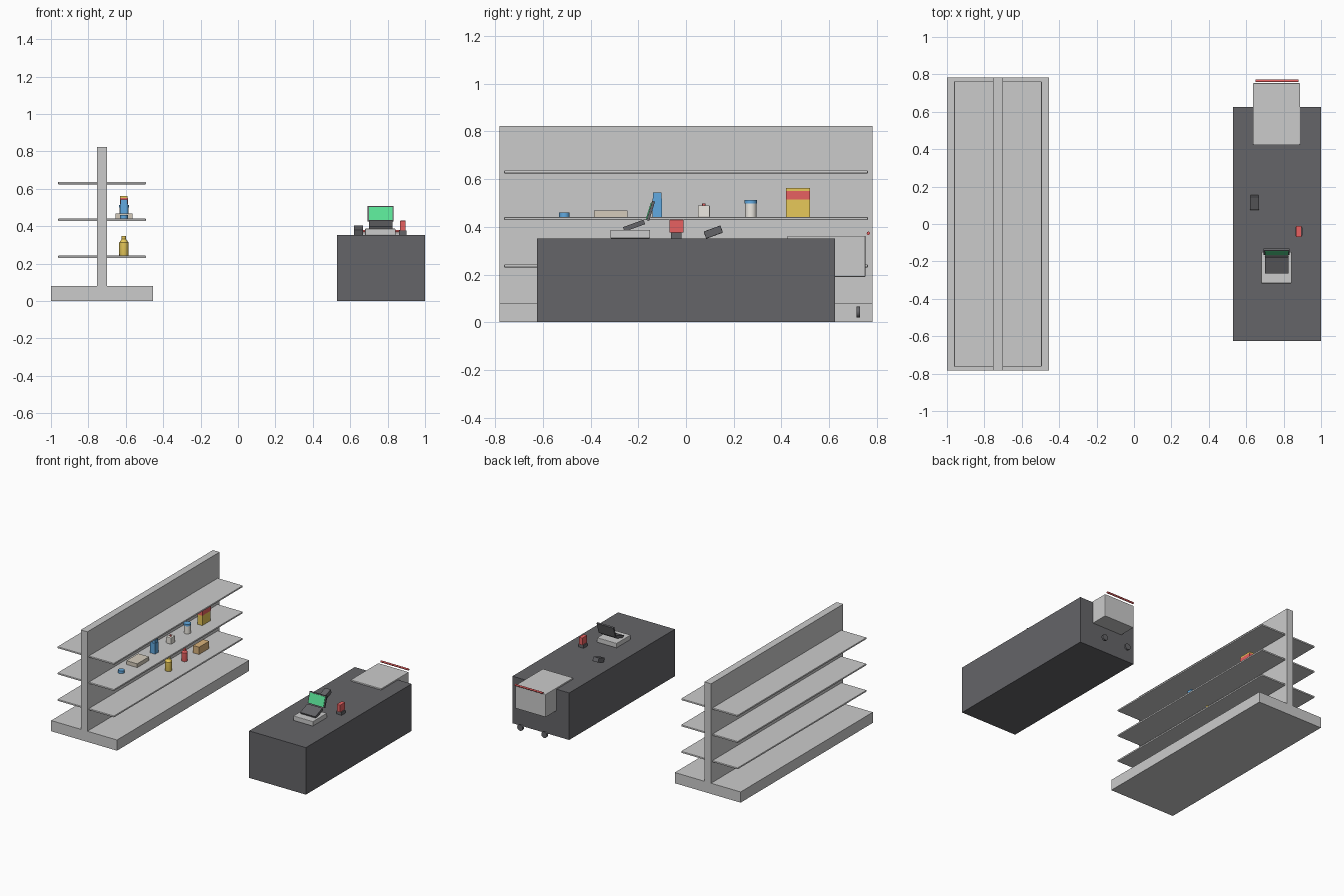
import bpy, math

if "Cube" in bpy.data.objects:
    bpy.data.objects.remove(bpy.data.objects["Cube"])

mats = {}


def paint(ob, color):
    if color:
        if color not in mats:
            m = bpy.data.materials.new("paint")
            m.diffuse_color = (*color, 1)
            m.use_nodes = True
            m.node_tree.nodes["Principled BSDF"].inputs["Base Color"].default_value = m.diffuse_color
            mats[color] = m
        ob.data.materials.append(mats[color])


def box(name, x, y, z, color=None, tilt=0, bevel=0):
    """Box from (min, max) ranges, optionally tilted about its own x axis."""
    bpy.ops.mesh.primitive_cube_add(size=1)
    ob = bpy.context.object
    ob.name = name
    ob.scale = [r[1] - r[0] for r in (x, y, z)]
    bpy.ops.object.transform_apply(location=False, rotation=False, scale=True)
    ob.location = [(r[0] + r[1]) / 2 for r in (x, y, z)]
    ob.rotation_euler.x = math.radians(tilt)
    if bevel:
        b = ob.modifiers.new("bevel", 'BEVEL')
        b.width = bevel
        b.segments = 2
    paint(ob, color)
    return ob


def cyl(name, loc, r, depth, color=None, rot=(0, 0, 0), sides=20):
    bpy.ops.mesh.primitive_cylinder_add(vertices=sides, radius=r, depth=depth,
                                        location=loc, rotation=rot)
    ob = bpy.context.object
    ob.name = name
    paint(ob, color)
    bpy.ops.object.shade_smooth_by_angle()
    return ob


def lathe(name, loc, profile, color, sides=16):
    """Closed solid of revolution from (radius, height) points."""
    n = len(profile)
    verts = [(r * math.cos(2 * math.pi * i / sides), r * math.sin(2 * math.pi * i / sides), h)
             for r, h in profile for i in range(sides)]
    faces = [(k * sides + i, k * sides + (i + 1) % sides,
              (k + 1) * sides + (i + 1) % sides, (k + 1) * sides + i)
             for k in range(n - 1) for i in range(sides)]
    faces += [tuple(range(sides))[::-1], tuple(range((n - 1) * sides, n * sides))]
    me = bpy.data.meshes.new(name)
    me.from_pydata(verts, [], faces)
    ob = bpy.data.objects.new(name, me)
    bpy.context.collection.objects.link(ob)
    ob.location = loc
    paint(ob, color)
    bpy.context.view_layer.objects.active = ob
    bpy.ops.object.select_all(action='DESELECT')
    ob.select_set(True)
    bpy.ops.object.shade_smooth_by_angle()
    return ob


DARK = (0.13, 0.13, 0.14)
RED = (0.80, 0.12, 0.12)
BLUE = (0.12, 0.40, 0.75)
YELLOW = (0.80, 0.58, 0.10)
CREAM = (0.85, 0.82, 0.76)
TAN = (0.66, 0.60, 0.50)
BROWN = (0.70, 0.45, 0.20)
GREEN = (0.10, 0.75, 0.30)

# double-sided display shelf
box("shelf_base", (-1, -0.455), (-0.782, 0.782), (0, 0.08))
box("shelf_spine", (-0.755, -0.70), (-0.782, 0.782), (0.08, 0.824))
for i, z in enumerate((0.23, 0.428, 0.624)):
    box(f"shelf_board_{i + 1}", (-0.962, -0.493), (-0.763, 0.763), (z, z + 0.013), bevel=0.004)

# counter
box("counter", (0.53, 1.0), (-0.625, 0.625), (0, 0.352), DARK)

# cash register
box("register_base", (0.68, 0.842), (-0.317, -0.15), (0.352, 0.387), bevel=0.003)
box("register_keypad", (0.70, 0.825), (-0.264, -0.172), (0.395, 0.415), DARK, tilt=20)
box("register_screen_frame", (0.693, 0.832), (-0.154, -0.142), (0.425, 0.509), DARK, tilt=-17)
box("register_screen", (0.70, 0.825), (-0.158, -0.148), (0.431, 0.503), GREEN, tilt=-17)

# card reader and scanner
box("card_reader", (0.62, 0.668), (0.077, 0.152), (0.362, 0.394), DARK, tilt=20, bevel=0.003)
box("scanner_stand", (0.86, 0.902), (-0.062, -0.018), (0.352, 0.376), DARK)
box("scanner_body", (0.866, 0.896), (-0.070, -0.010), (0.376, 0.43), RED, bevel=0.003)

# rolling basket with handle and wheels
box("basket", (0.635, 0.888), (0.425, 0.753), (0.19, 0.362), bevel=0.004)
cyl("basket_handle", (0.764, 0.765, 0.373), 0.007, 0.23, RED, rot=(0, math.pi / 2, 0), sides=12)
for i, x in enumerate((0.665, 0.865)):
    cyl(f"basket_wheel_{i + 1}", (x, 0.722, 0.042), 0.023, 0.014, DARK, rot=(math.pi / 2, 0, 0))

# goods on the middle board
PX, Z2, Z1 = -0.61, 0.441, 0.243
cyl("tin_flat", (PX, -0.51, Z2 + 0.01), 0.022, 0.02, BLUE)
box("carton_flat", (PX - 0.045, PX + 0.045), (-0.385, -0.245), (Z2, Z2 + 0.028), TAN)
box("carton_tall", (PX - 0.021, PX + 0.021), (-0.14, -0.10), (Z2, 0.52), BLUE)
box("carton_tall_top", (PX - 0.018, PX + 0.018), (-0.138, -0.102), (0.52, 0.544), BLUE)
box("jug", (PX - 0.021, PX + 0.021), (0.05, 0.10), (Z2, 0.49), CREAM, bevel=0.003)
cyl("jug_cap", (PX, 0.075, 0.494), 0.007, 0.01, RED)
cyl("jar", (PX, 0.272, 0.47), 0.024, 0.059, CREAM)
cyl("jar_lid", (PX, 0.272, 0.506), 0.026, 0.014, BLUE)
box("cereal_carton", (PX - 0.02, PX + 0.02), (0.42, 0.52), (Z2, 0.562), YELLOW)
box("cereal_band", (PX - 0.021, PX + 0.021), (0.419, 0.521), (0.515, 0.55), RED)

# goods on the lower board
lathe("yellow_bottle", (PX, 0.05, Z1),
      [(0.023, 0), (0.025, 0.008), (0.025, 0.07), (0.012, 0.088), (0.012, 0.105)], YELLOW)
lathe("red_bottle", (PX, 0.24, Z1),
      [(0.02, 0), (0.021, 0.006), (0.021, 0.065), (0.011, 0.078), (0.011, 0.092)], RED)
box("snack_carton", (PX - 0.025, PX + 0.025), (0.375, 0.495), (Z1, Z1 + 0.055), BROWN)
